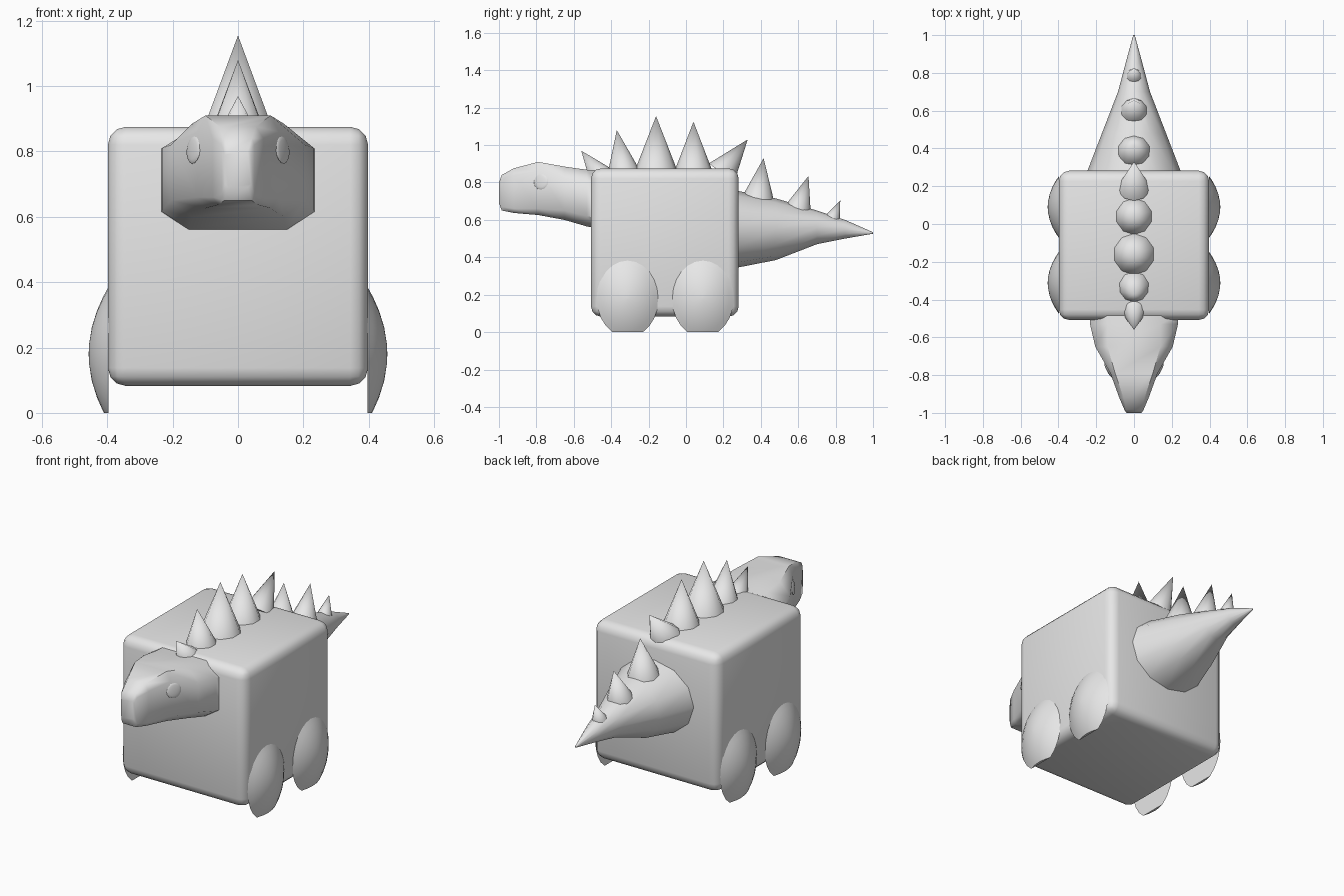
import bpy, bmesh, math
from mathutils import Vector

if "Cube" in bpy.data.objects:
    bpy.data.objects.remove(bpy.data.objects["Cube"])

grey = bpy.data.materials.new("plain grey")
grey.diffuse_color = (0.8, 0.8, 0.8, 1)
grey.use_nodes = True
grey.node_tree.nodes["Principled BSDF"].inputs["Base Color"].default_value = grey.diffuse_color


def finish(name, bm, angle):
    """Turn a bmesh into a smooth shaded object with sharp edges kept."""
    bmesh.ops.recalc_face_normals(bm, faces=bm.faces)
    mesh = bpy.data.meshes.new(name)
    bm.to_mesh(mesh)
    bm.free()
    mesh.materials.append(grey)
    mesh.shade_smooth()
    mesh.set_sharp_from_angle(angle=math.radians(angle))
    obj = bpy.data.objects.new(name, mesh)
    bpy.context.collection.objects.link(obj)
    return obj


def loft(name, rings, angle):
    """Skin a list of equal-length point rings and cap both ends."""
    bm = bmesh.new()
    loops = [[bm.verts.new(p) for p in ring] for ring in rings]
    n = len(loops[0])
    for a, b in zip(loops, loops[1:]):
        for i in range(n):
            j = (i + 1) % n
            bm.faces.new((a[i], a[j], b[j], b[i]))
    bm.faces.new(loops[0])
    bm.faces.new(loops[-1])
    return finish(name, bm, angle)


# Body: rounded box
bm = bmesh.new()
bmesh.ops.create_cube(bm, size=1)
for v in bm.verts:
    v.co = (v.co.x * 0.796, v.co.y * 0.79 - 0.113, v.co.z * 0.793 + 0.479)
bmesh.ops.bevel(bm, geom=bm.edges[:], offset=0.055, segments=3, profile=0.5,
                affect='EDGES')
finish("body", bm, 40)

# Head: chamfered sections from neck to snout
# y, half width, top half width, bottom half width, z bottom, low, high, top
sections = [
    (-0.48, 0.235, 0.14, 0.15, 0.555, 0.61, 0.80, 0.865),
    (-0.53, 0.233, 0.14, 0.15, 0.565, 0.62, 0.81, 0.868),
    (-0.65, 0.205, 0.14, 0.14, 0.60, 0.65, 0.82, 0.885),
    (-0.79, 0.125, 0.10, 0.10, 0.626, 0.66, 0.86, 0.910),
    (-0.92, 0.078, 0.055, 0.06, 0.637, 0.66, 0.84, 0.876),
    (-0.985, 0.05, 0.042, 0.042, 0.65, 0.67, 0.82, 0.84),
    (-1.0, 0.04, 0.03, 0.03, 0.69, 0.70, 0.79, 0.80),
]
head = []
for y, w, tw, bw, zb, zl, zh, zt in sections:
    half = [(bw, zb), (w, zl), (w, zh), (tw, zt)]
    pts = half + [(-x, z) for x, z in reversed(half)]
    head.append([(x, y, z) for x, z in pts])
loft("head", head, 55)

# Eyes: thin discs lying on the cheeks
for side, s in (("left", -1), ("right", 1)):
    bm = bmesh.new()
    bmesh.ops.create_uvsphere(bm, u_segments=16, v_segments=8, radius=1)
    quat = Vector((s * 0.88, -0.47, 0.1)).to_track_quat('Z', 'Y')
    for v in bm.verts:
        p = Vector((v.co.x * 0.043, v.co.y * 0.043, v.co.z * 0.007))
        v.co = quat @ p + Vector((s * 0.136, -0.775, 0.805))
    finish("eye_" + side, bm, 60)

# Tail: tapering oval sections, y, half width, half height, centre z
tail = []
for y, rx, rz, zc in [(0.26, 0.255, 0.208, 0.55), (0.48, 0.17, 0.165, 0.55),
                      (0.70, 0.085, 0.09, 0.56), (0.85, 0.045, 0.05, 0.55),
                      (1.0, 0.004, 0.004, 0.53)]:
    tail.append([(rx * math.cos(a), y, zc + rz * math.sin(a))
                 for a in (math.tau * i / 12 for i in range(12))])
loft("tail", tail, 50)

# Back spikes: base y, base z, tip y, tip z, radius
spikes = [
    (-0.46, 0.84, -0.56, 0.97, 0.065),
    (-0.335, 0.86, -0.37, 1.08, 0.085),
    (-0.16, 0.86, -0.16, 1.155, 0.115),
    (0.04, 0.86, 0.04, 1.125, 0.102),
    (0.19, 0.85, 0.33, 1.03, 0.085),
    (0.385, 0.71, 0.415, 0.93, 0.087),
    (0.60, 0.66, 0.655, 0.835, 0.07),
    (0.785, 0.61, 0.825, 0.705, 0.04),
]
for i, (by, bz, ty, tz, r) in enumerate(spikes):
    axis = Vector((0, ty - by, tz - bz))
    bm = bmesh.new()
    bmesh.ops.create_cone(bm, cap_ends=True, segments=10, radius1=r, radius2=0,
                          depth=axis.length)
    quat = axis.to_track_quat('Z', 'Y')
    for v in bm.verts:
        v.co = quat @ v.co + Vector((0, (by + ty) / 2, (bz + tz) / 2))
    finish(f"spike_{i + 1}", bm, 60)

# Legs: shallow domes on the flanks, cut flat at the ground
for side, s in (("left", -1), ("right", 1)):
    for place, yc in (("front", -0.312), ("back", 0.09)):
        rings = []
        for r in (1, 0.85, 0.65, 0.4, 0.15, 0.01):
            x = s * (0.396 + 0.061 * (1 - r * r))
            rings.append([(x, yc + 0.166 * r * math.cos(a),
                           0.18 + 0.206 * r * math.sin(a))
                          for a in (math.tau * i / 24 for i in range(24))])
        leg = loft(f"leg_{place}_{side}", rings, 50)
        bm = bmesh.new()
        bm.from_mesh(leg.data)
        cut = bmesh.ops.bisect_plane(
            bm, geom=bm.verts[:] + bm.edges[:] + bm.faces[:],
            plane_co=(0, 0, 0), plane_no=(0, 0, 1), clear_inner=True)
        edges = [e for e in cut["geom_cut"] if isinstance(e, bmesh.types.BMEdge)]
        bmesh.ops.holes_fill(bm, edges=edges)
        bm.to_mesh(leg.data)
        bm.free()
        leg.data.set_sharp_from_angle(angle=math.radians(50))
